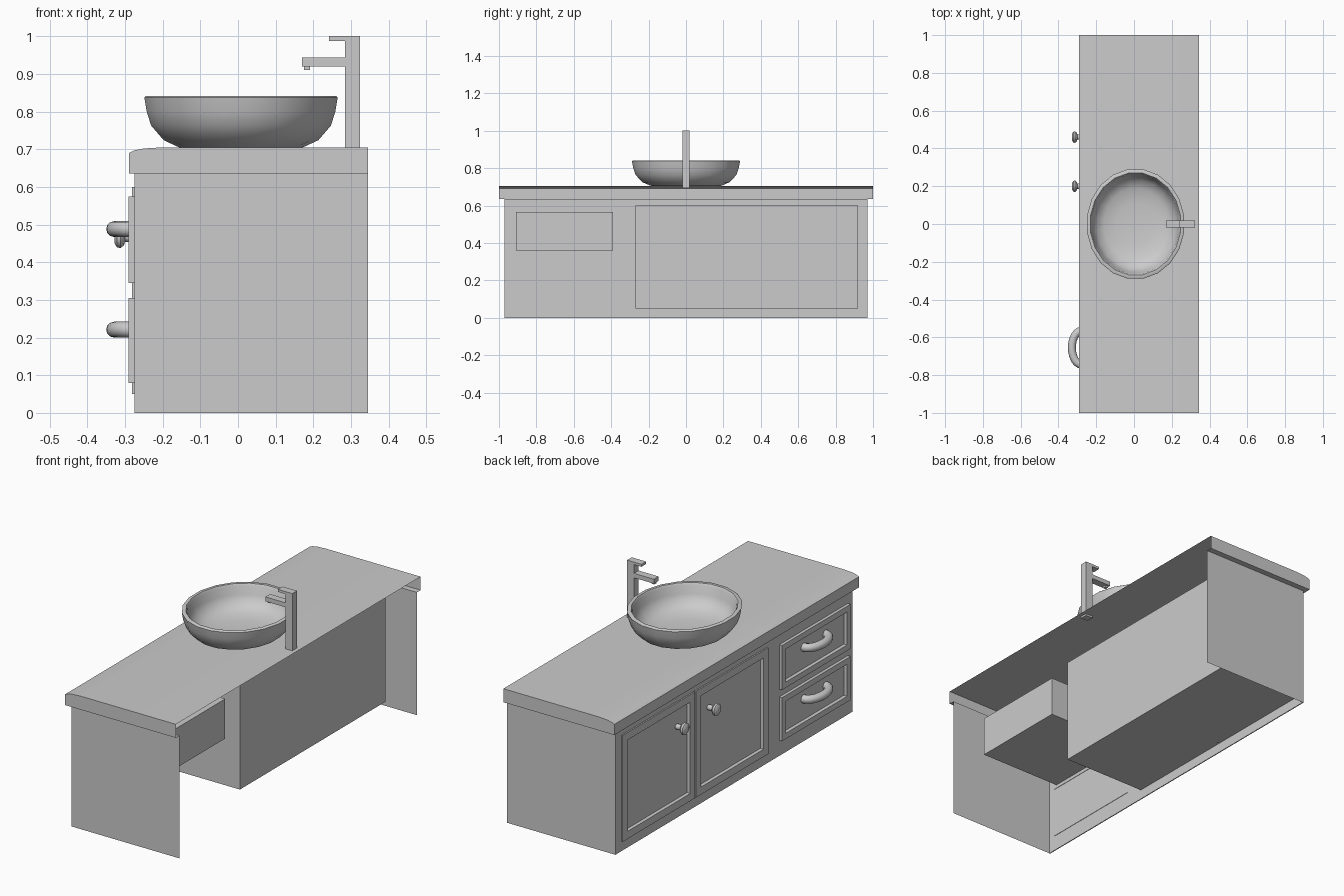
import bpy, bmesh, math
from mathutils import Matrix

if "Cube" in bpy.data.objects:
    bpy.data.objects.remove(bpy.data.objects["Cube"])


def finish(name, bm, smooth=None):
    me = bpy.data.meshes.new(name)
    bm.to_mesh(me)
    bm.free()
    ob = bpy.data.objects.new(name, me)
    bpy.context.collection.objects.link(ob)
    if smooth:
        bpy.context.view_layer.objects.active = ob
        ob.select_set(True)
        bpy.ops.object.shade_smooth_by_angle(angle=math.radians(smooth))
        ob.select_set(False)
    return ob


def add_box(bm, x, y, z):
    verts = bmesh.ops.create_cube(bm, size=1)["verts"]
    for v in verts:
        for i, (a, b) in enumerate((x, y, z)):
            v.co[i] = a if v.co[i] < 0 else b
    return verts


def boxes(name, items):
    bm = bmesh.new()
    for it in items:
        add_box(bm, *it)
    return finish(name, bm)


def recessed_panel(name, x, y, z, border, depth):
    """Slab facing -x with a sunken centre panel."""
    bm = bmesh.new()
    add_box(bm, x, y, z)
    bm.normal_update()
    front = min(bm.faces, key=lambda f: f.calc_center_median().x)
    bmesh.ops.inset_region(bm, faces=[front], thickness=border)
    bmesh.ops.inset_region(bm, faces=[front], thickness=0.003)
    for v in front.verts:
        v.co.x += depth
    return finish(name, bm)


def quads(bm, *polys):
    for p in polys:
        bm.faces.new([bm.verts.new(c) for c in p])


def lathe(bm, profile, n, center, scale, axis="Z"):
    """Elliptical revolve of (radius, height) points."""
    rings = []
    for r, h in profile:
        ring = []
        for k in range(n):
            a = 2 * math.pi * (k + 0.5) / n
            u, v = r * scale[0] * math.cos(a), r * scale[1] * math.sin(a)
            p = (u, v, h) if axis == "Z" else (-h, u, v)
            ring.append(bm.verts.new([p[i] + center[i] for i in range(3)]))
        rings.append(ring)
    for A, B in zip(rings, rings[1:]):
        for k in range(n):
            j = (k + 1) % n
            bm.faces.new((A[k], A[j], B[j], B[k]))
    bm.faces.new(rings[-1])
    bmesh.ops.recalc_face_normals(bm, faces=bm.faces)


# Countertop: open shell with a rounded front edge
prof = [(0.345, 0.705), (-0.2, 0.705), (-0.25, 0.702), (-0.275, 0.697),
        (-0.29, 0.69), (-0.29, 0.635), (-0.275, 0.635)]
bm = bmesh.new()
for (x0, z0), (x1, z1) in zip(prof, prof[1:]):
    quads(bm, [(x0, -1, z0), (x0, 1, z0), (x1, 1, z1), (x1, -1, z1)])
for s in (-1, 1):
    end = [(x, s, z) for x, z in prof[:-1]] + [(0.345, s, 0.635)]
    lip = [(-0.29, s, 0.635), (0.345, s, 0.635),
           (0.345, 0.97 * s, 0.635), (-0.29, 0.97 * s, 0.635)]
    quads(bm, end[::-s], lip[::s])
bmesh.ops.remove_doubles(bm, verts=bm.verts, dist=1e-5)
finish("countertop", bm, 20)

# Side panels, open at the back and below
bm = bmesh.new()
for s in (-1, 1):
    p = [(-0.275, .97 * s, 0), (0.345, .97 * s, 0),
         (0.345, .97 * s, .635), (-0.275, .97 * s, .635)]
    quads(bm, p[::-s])
finish("side_panels", bm)

# Face frame around doors and drawers
X = (-0.275, -0.27)
boxes("face_frame", [
    (X, (-.97, .97), (0, .05)), (X, (-.97, .97), (.6, .635)),
    (X, (.92, .97), (.05, .6)), (X, (-.37, -.27), (.05, .6)),
    (X, (-.97, -.93), (.05, .6)), (X, (-.93, -.37), (.305, .345)),
    (X, (-.93, -.37), (.05, .08)), (X, (-.93, -.37), (.575, .6))])

# Inner carcass boxes
boxes("cupboard_box", [((-0.26, 0.2), (-0.27, 0.92), (0.05, 0.6))])
boxes("upper_drawer_box", [((-0.265, 0.2), (-0.91, -0.39), (0.36, 0.565))])

# Doors and drawer fronts
for name, y in (("left_door", (0.33, 0.92)), ("right_door", (-0.27, 0.32))):
    recessed_panel(name, (-0.282, -0.26), y, (0.05, 0.6), 0.055, 0.016)
for name, z in (("lower_drawer", (0.08, 0.305)), ("upper_drawer", (0.345, 0.575))):
    recessed_panel(name, (-0.291, -0.268), (-0.93, -0.37), z, 0.042, 0.016)

# Door knobs
knob = [(0.014, 0), (0.014, 0.03), (0.024, 0.033), (0.031, 0.042),
        (0.029, 0.051), (0.018, 0.058)]
for i, y in enumerate((0.2, 0.46)):
    bm = bmesh.new()
    lathe(bm, knob, 16, (-0.27, y, 0.468), (1, 1), "X")
    finish(f"door_knob_{i + 1}", bm, 40)

# Arched drawer handles
for i, z in enumerate((0.221, 0.488)):
    bm = bmesh.new()
    rings = []
    for k in range(13):
        t = math.pi * k / 12
        cx, cy = -0.277 - 0.052 * math.sin(t), -0.655 - 0.09 * math.cos(t)
        nx, ny = -0.09 * math.sin(t), -0.052 * math.cos(t)
        l = math.hypot(nx, ny)
        nx, ny = nx / l, ny / l
        rings.append([bm.verts.new((cx + nx * .021 * math.cos(a), cy + ny * .021 * math.cos(a),
                                    z + .021 * math.sin(a)))
                      for a in (2 * math.pi * j / 12 for j in range(12))])
    for A, B in zip(rings, rings[1:]):
        for j in range(12):
            m = (j + 1) % 12
            bm.faces.new((A[j], A[m], B[m], B[j]))
    bm.faces.new(rings[0])
    bm.faces.new(rings[-1])
    bmesh.ops.recalc_face_normals(bm, faces=bm.faces)
    finish(f"drawer_handle_{i + 1}", bm, 40)

# Vessel sink
bowl = [(0.64, 0.705), (0.80, 0.724), (0.93, 0.763), (0.975, 0.80), (1.0, 0.838),
        (0.985, 0.841), (0.93, 0.841), (0.905, 0.83), (0.88, 0.79), (0.8, 0.752),
        (0.65, 0.73), (0.4, 0.72), (0.12, 0.717)]
bm = bmesh.new()
lathe(bm, bowl, 20, (0.008, 0, 0), (0.26, 0.293))
finish("sink_bowl", bm, 50)

# Faucet: column, spout, nozzle, lever
W = (-0.019, 0.019)
boxes("faucet", [
    ((0.284, 0.324), W, (0.695, 0.988)),
    ((0.17, 0.284), W, (0.92, 0.943)),
    ((0.175, 0.191), (-0.009, 0.009), (0.911, 0.92)),
    ((0.242, 0.324), W, (0.988, 1.001))])
